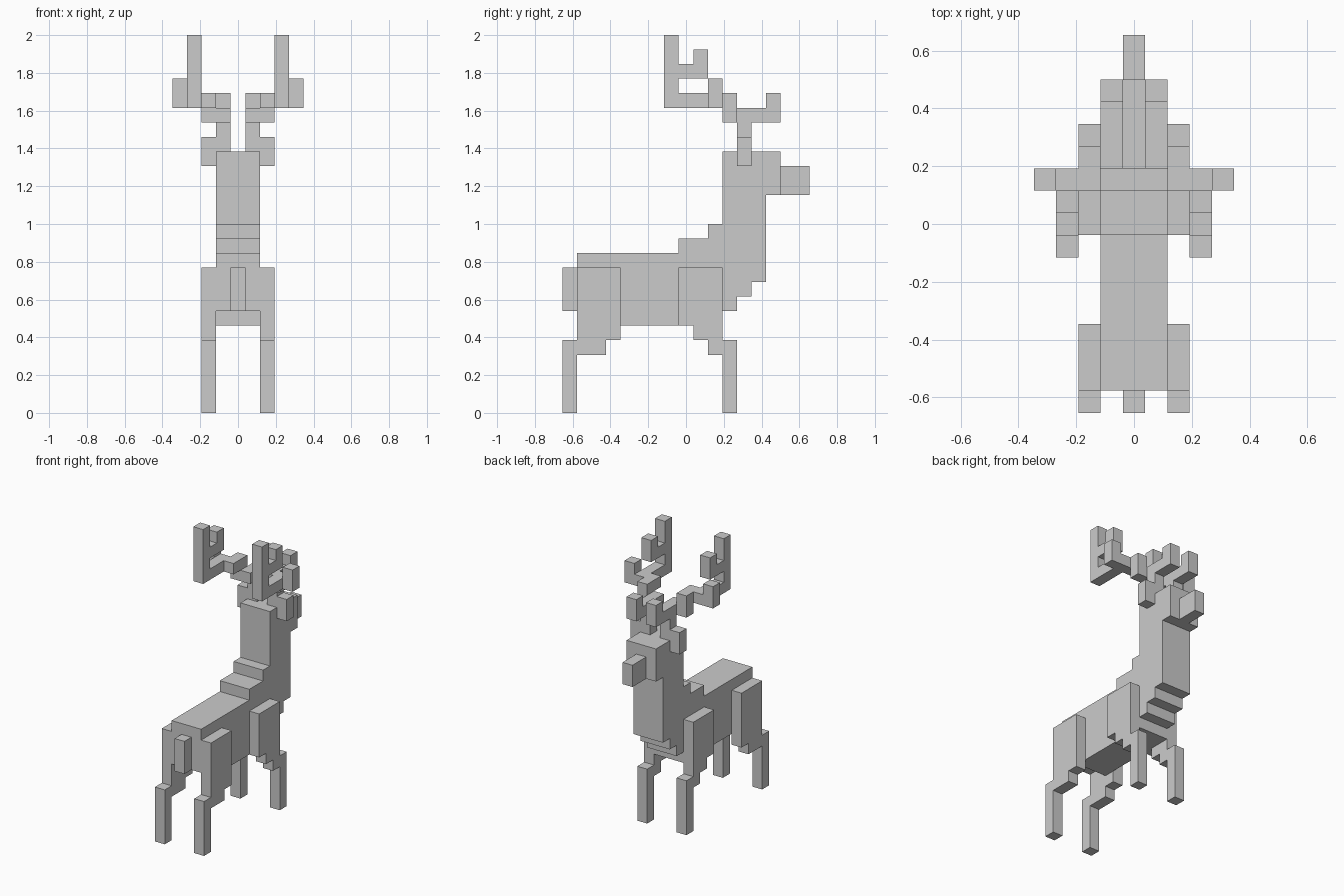
import bpy, bmesh
from mathutils import Vector

if "Cube" in bpy.data.objects:
    bpy.data.objects.remove(bpy.data.objects["Cube"])

U = 2 / 26                 # edge of one block
Y0 = 8.5                   # block rows from the tail end to the model centre
DIRS = [Vector(d) for d in ((1, 0, 0), (-1, 0, 0), (0, 1, 0), (0, -1, 0), (0, 0, 1), (0, 0, -1))]


def block_part(name, boxes, mirror=False):
    """Fuse boxes (x0,x1,y0,y1,z0,z1 in blocks) into one outer skin."""
    cells = set()
    for x0, x1, y0, y1, z0, z1 in boxes:
        for i in range(round(x1 - x0)):
            cells |= {(x0 + i, y, z) for y in range(y0, y1) for z in range(z0, z1)}
    bm = bmesh.new()
    for c in cells:
        mid = Vector(c) + Vector((.5, .5, .5))
        for d in DIRS:
            if tuple(Vector(c) + d) in cells:
                continue
            a = Vector((d.y, d.z, d.x)) / 2
            b = d.cross(a)
            pts = [mid + d / 2 + s * a + t * b for s, t in ((-1, -1), (1, -1), (1, 1), (-1, 1))]
            bm.faces.new([bm.verts.new((p.x * U, (p.y - Y0) * U, p.z * U)) for p in pts])
    bmesh.ops.remove_doubles(bm, verts=bm.verts, dist=1e-4)
    bmesh.ops.dissolve_limit(bm, angle_limit=0.01, verts=bm.verts, edges=bm.edges)
    bmesh.ops.recalc_face_normals(bm, faces=bm.faces)
    me = bpy.data.meshes.new(name)
    bm.to_mesh(me)
    bm.free()
    ob = bpy.data.objects.new(name, me)
    bpy.context.collection.objects.link(ob)
    if mirror:
        mod = ob.modifiers.new("mirror", 'MIRROR')
        mod.use_mirror_merge = False
    return ob


# Torso, stepped chest, neck and head: side slices (y0, y1, z0, z1), three blocks wide
slices = [(1, 3, 7, 11), (3, 8, 6, 11), (8, 10, 6, 12), (10, 11, 6, 13),
          (11, 12, 7, 18), (12, 13, 8, 18), (13, 14, 9, 18), (14, 15, 15, 18)]
block_part("body_and_head", [(-1.5, 1.5, *s) for s in slices])
block_part("muzzle", [(-.5, .5, 15, 17, 15, 17)])
block_part("tail", [(-.5, .5, 0, 1, 7, 10)])

# Legs
block_part("rear_legs", [(1.5, 2.5, *s) for s in
           [(1, 4, 5, 10), (1, 3, 4, 5), (0, 1, 0, 5)]], True)
block_part("front_legs", [(1.5, 2.5, *s) for s in
           [(8, 11, 6, 10), (9, 11, 5, 6), (10, 11, 4, 5), (11, 12, 0, 5)]], True)

# Ears
block_part("ears", [(1.5, 2.5, 12, 13, 17, 19)], True)

# Antlers: stem, front tine, outward link, rear beam with post, hooked and outer tines
block_part("antlers", [
    (.5, 1.5, 12, 13, 18, 20), (.5, 1.5, 11, 15, 20, 21), (.5, 1.5, 14, 15, 21, 22),
    (1.5, 2.5, 11, 12, 20, 22), (1.5, 2.5, 10, 11, 21, 22),
    (2.5, 3.5, 7, 11, 21, 22), (2.5, 3.5, 7, 8, 22, 26),
    (2.5, 3.5, 8, 10, 23, 24), (2.5, 3.5, 9, 10, 24, 25),
    (3.5, 4.5, 10, 11, 21, 23)], True)
